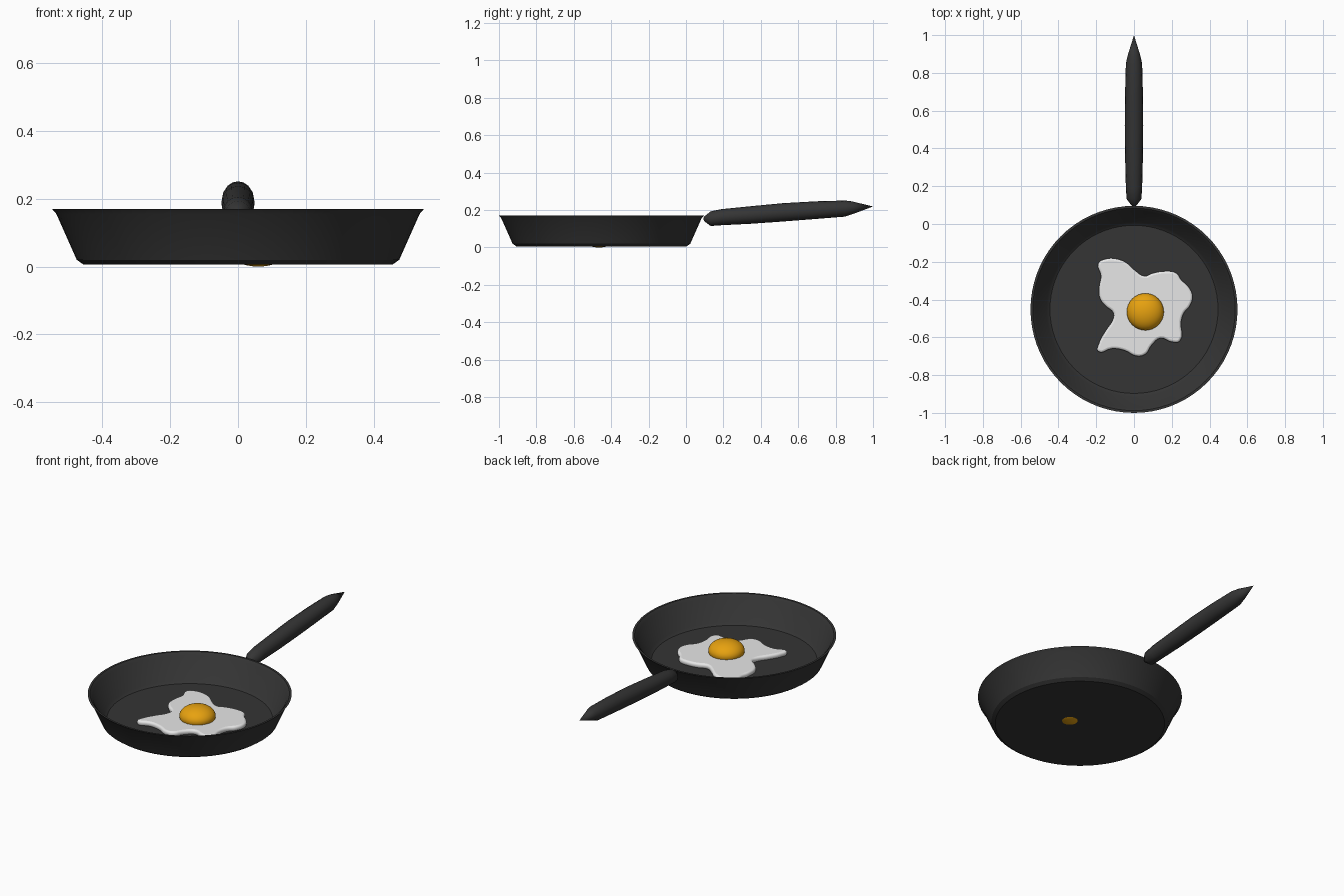
import bpy, bmesh, math
from mathutils import Vector

if "Cube" in bpy.data.objects:
    bpy.data.objects.remove(bpy.data.objects["Cube"])


def material(name, rgb):
    m = bpy.data.materials.new(name)
    m.diffuse_color = (*rgb, 1)
    m.use_nodes = True
    m.node_tree.nodes["Principled BSDF"].inputs["Base Color"].default_value = m.diffuse_color
    return m


BLACK = material("black iron", (0.035, 0.035, 0.035))
WHITE = material("egg white", (0.8, 0.8, 0.8))
YELLOW = material("yolk yellow", (0.8, 0.36, 0.005))


def smooth(obj, angle):
    bpy.ops.object.select_all(action='DESELECT')
    obj.select_set(True)
    bpy.context.view_layer.objects.active = obj
    bpy.ops.object.shade_smooth_by_angle(angle=math.radians(angle))


def loft(name, rings, u, v, sides, mat, angle):
    """Skin circular rings (centre, radius) lying in the u-v plane; radius 0 is a pole."""
    bm = bmesh.new()
    u, v = Vector(u), Vector(v)
    loops = []
    for c, r in rings:
        n = sides if r else 1
        loops.append([bm.verts.new(Vector(c) + r * (math.cos(t) * u + math.sin(t) * v))
                      for t in (2 * math.pi * i / sides for i in range(n))])
    for a, b in zip(loops, loops[1:]):
        for i in range(sides):
            j = (i + 1) % sides
            quad = [a[i % len(a)], a[j % len(a)], b[j % len(b)], b[i % len(b)]]
            bm.faces.new(list(dict.fromkeys(quad)))
    bmesh.ops.recalc_face_normals(bm, faces=bm.faces)
    me = bpy.data.meshes.new(name)
    bm.to_mesh(me)
    bm.free()
    me.materials.append(mat)
    obj = bpy.data.objects.new(name, me)
    bpy.context.collection.objects.link(obj)
    smooth(obj, angle)
    return obj


# Pan: outer wall up to the flared rim, then back down inside
pan_profile = [(0, .006), (.455, .006), (.475, .02), (.535, .155), (.548, .17),
               (.536, .17), (.522, .155), (.462, .034), (.445, .022), (0, .022)]
loft("pan", [((0, -.452, z), r) for r, z in pan_profile],
     (1, 0, 0), (0, 1, 0), 72, BLACK, 30)

# Handle: rising tapered grip with a pointed end
grip = [(.092, .153, 0), (.097, .153, .012), (.132, .154, .039), (.19, .162, .043),
        (.35, .174, .047), (.52, .188, .049), (.7, .200, .047), (.85, .208, .043),
        (.89, .212, .034), (1.0, .219, 0)]
loft("handle", [((0, y, z), r) for y, z, r in grip],
     (1, 0, 0), (0, 0, 1), 16, BLACK, 40)

# Egg white: wavy outline, extruded with a rounded edge
outline = [(-.19, -.21), (-.15, -.185), (-.09, -.185), (-.04, -.205), (.005, -.245),
           (.055, -.275), (.10, -.26), (.165, -.25), (.225, -.26), (.25, -.295),
           (.29, -.335), (.31, -.38), (.295, -.435), (.265, -.47), (.25, -.515),
           (.243, -.62), (.20, -.625), (.14, -.605), (.095, -.64), (.06, -.69),
           (.015, -.70), (-.05, -.67), (-.115, -.66), (-.19, -.675), (-.185, -.63),
           (-.15, -.565), (-.11, -.50), (-.11, -.47), (-.15, -.435), (-.18, -.395),
           (-.185, -.335), (-.175, -.275)]
cu = bpy.data.curves.new("egg_white", 'CURVE')
cu.dimensions = '2D'
cu.fill_mode = 'BOTH'
cu.resolution_u = 4
cu.extrude, cu.bevel_depth, cu.bevel_resolution, cu.offset = .003, .012, 2, -.012
sp = cu.splines.new('BEZIER')
sp.bezier_points.add(len(outline) - 1)
for p, (x, y) in zip(sp.bezier_points, outline):
    p.co = (x, y, 0)
    p.handle_left_type = p.handle_right_type = 'AUTO'
sp.use_cyclic_u = True
cu.materials.append(WHITE)
white = bpy.data.objects.new("egg_white", cu)
white.location.z = .034
bpy.context.collection.objects.link(white)
bpy.ops.object.select_all(action='DESELECT')
white.select_set(True)
bpy.context.view_layer.objects.active = white
bpy.ops.object.convert(target='MESH')
smooth(bpy.context.object, 40)

# Yolk: flattened ball
bpy.ops.mesh.primitive_uv_sphere_add(segments=32, ring_count=16, radius=1,
                                     location=(.06, -.465, .06))
yolk = bpy.context.object
yolk.name = "yolk"
yolk.scale = (.098, .098, .06)
yolk.data.materials.append(YELLOW)
smooth(yolk, 60)
